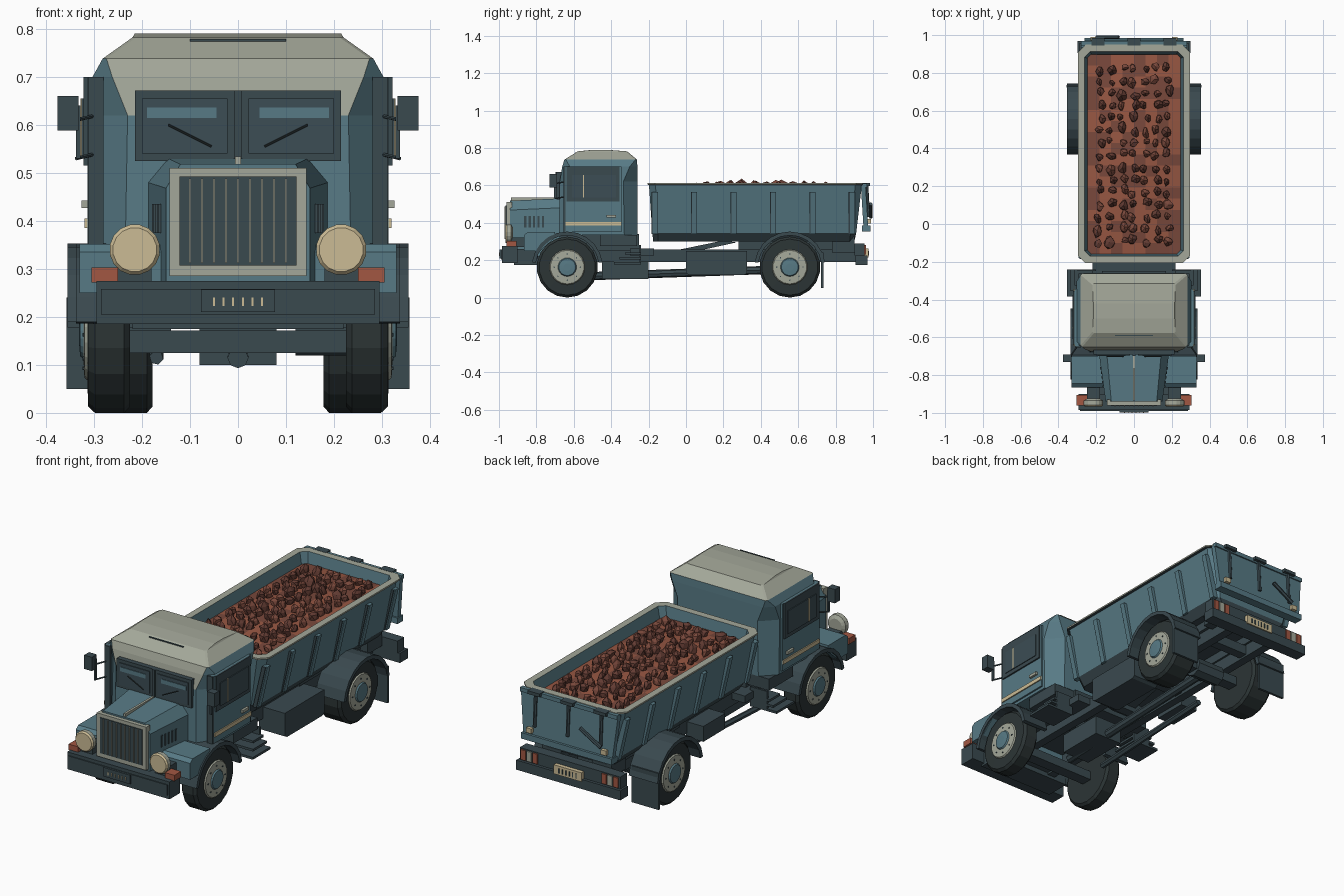
import bpy, bmesh, math, random
from mathutils import Vector

random.seed(4)
cube = bpy.data.objects.get("Cube")
if cube:
    bpy.data.objects.remove(cube, do_unlink=True)


def mat(name, *rgb):
    m = bpy.data.materials.new(name)
    m.use_nodes = True
    m.diffuse_color = (*rgb, 1)
    bsdf = m.node_tree.nodes["Principled BSDF"]
    bsdf.inputs["Base Color"].default_value = (*rgb, 1)
    bsdf.inputs["Roughness"].default_value = 0.8
    return m


BODY = mat("body_blue", .096, .195, .235)
DARK = mat("dark_slate", .042, .067, .078)
TYRE = mat("tyre_black", .025, .035, .036)
CREAM = mat("stone_cream", .37, .39, .32)
TAN = mat("lamp_tan", .6, .5, .3)
RED = mat("signal_red", .36, .095, .055)
GLASS = mat("window_glass", .045, .075, .09)
ROCK = mat("rock_brown", .125, .045, .033)
SOIL = mat("soil_brown", .19, .065, .044)
CLAY = mat("soil_light", .31, .095, .055)


def mesh(name, verts, faces, mats, index=None, mirror=False):
    me = bpy.data.meshes.new(name)
    me.from_pydata(verts, [], faces)
    for m in mats:
        me.materials.append(m)
    if index:
        me.polygons.foreach_set("material_index", index)
    bm = bmesh.new()
    bm.from_mesh(me)
    bmesh.ops.recalc_face_normals(bm, faces=bm.faces)
    bm.to_mesh(me)
    bm.free()
    ob = bpy.data.objects.new(name, me)
    bpy.context.collection.objects.link(ob)
    if mirror:
        ob.modifiers.new("Mirror", "MIRROR").use_mirror_merge = False
    return ob


def loft(name, rings, mats, index=None, mirror=False):
    """Skin closed rings; index gives a material for each band."""
    n = len(rings[0])
    verts = [v for r in rings for v in r]
    faces, ids = [], []
    for k in range(len(rings) - 1):
        for i in range(n):
            j = (i + 1) % n
            faces.append((k*n + i, k*n + j, k*n + n + j, k*n + n + i))
            ids.append(index[k] if index else 0)
    faces += [tuple(range(n)), tuple(range(len(verts) - n, len(verts)))]
    ids += [ids[0], ids[-1]]
    return mesh(name, verts, faces, mats, ids, mirror)


def box(name, x, y, z, m, mirror=False):
    rings = [[(x[0], y[0], h), (x[1], y[0], h), (x[1], y[1], h), (x[0], y[1], h)] for h in z]
    return loft(name, rings, [m], None, mirror)


def prism(name, pts, x, m, mirror=False):
    return loft(name, [[(a, p[0], p[1]) for p in pts] for a in x], [m], None, mirror)


def ring(hx, y0, y1, c, z):
    """Rectangle with cut corners."""
    return [(-hx + c, y0, z), (hx - c, y0, z), (hx, y0 + c, z), (hx, y1 - c, z),
            (hx - c, y1, z), (-hx + c, y1, z), (-hx, y1 - c, z), (-hx, y0 + c, z)]


def lathe(name, profile, place, mats, index, n=16):
    """Turn (distance, radius) points around an axis given by place."""
    turn = [2 * math.pi * (i + .5) / n for i in range(n)]
    rings = [[place(a, r * math.cos(t), r * math.sin(t)) for t in turn] for a, r in profile]
    return loft(name, rings, mats, index, True)


def rod(name, p, q, r, m, mirror=False, n=6):
    p, q = Vector(p), Vector(q)
    d = (q - p).normalized()
    u = d.orthogonal().normalized()
    w = d.cross(u)
    turn = [2 * math.pi * i / n for i in range(n)]
    rings = [[e + u * r * math.cos(t) + w * r * math.sin(t) for t in turn] for e in (p, q)]
    return loft(name, rings, [m], None, mirror)


# Cab shell with cream roof and brow
cab = loft("cab", [ring(.305, -.68, -.26, .07, .335), ring(.305, -.675, -.26, .075, .62),
                   ring(.303, -.662, -.26, .041, .70), ring(.282, -.65, -.262, .008, .738),
                   ring(.22, -.578, -.315, .008, .782), ring(.215, -.5, -.42, .008, .79)],
           [BODY, CREAM], [0, 0, 0, 1, 1])
for f in cab.data.polygons:
    if f.center.z > .64 and f.normal.y < -.85 and abs(f.center.x) < .1:
        f.material_index = 1
box("cab_skirt", (-.295, .295), (-.46, -.262), (.275, .335), DARK)
box("cab_floor", (-.17, .17), (-.7, -.25), (.25, .34), DARK)
box("roof_seam", (-.1, .1), (-.592, -.587), (.765, .779), DARK)

# Split windscreen with wipers
box("windscreen_frame", (.008, .215), (-.692, -.66), (.525, .672), DARK, True)
box("windscreen_glass", (.022, .2), (-.696, -.69), (.54, .655), GLASS, True)
box("windscreen_visor", (.045, .19), (-.699, -.694), (.614, .636), BODY, True)
box("windscreen_post", (-.008, .008), (-.698, -.66), (.53, .672), DARK)
rod("wiper", (.055, -.701, .555), (.145, -.701, .6), .0025, TYRE, True)

# Doors, side windows and mirrors
box("door", (.29, .314), (-.645, -.345), (.35, .7), BODY, True)
box("door_edge", (.28, .312), (-.655, -.643), (.35, .7), DARK, True)
box("window_frame", (.3, .322), (-.638, -.355), (.515, .7), DARK, True)
box("window_glass", (.32, .326), (-.61, -.375), (.535, .655), GLASS, True)
box("window_bar", (.32, .328), (-.552, -.545), (.535, .655), TAN, True)
box("door_stripe", (.3, .32), (-.645, -.345), (.385, .405), TAN, True)
box("door_handle", (.3, .326), (-.425, -.375), (.427, .442), CREAM, True)
box("mirror", (.332, .376), (-.73, -.69), (.588, .66), DARK, True)
box("mirror_stem", (.328, .337), (-.705, -.692), (.53, .64), DARK, True)
for z in (.54, .62):
    rod("mirror_arm", (.295, -.64, z), (.337, -.7, z - .01), .004, DARK, True)


# Bonnet
def bonnet_ring(y, w, t, z):
    return [(-w, y, .22), (w, y, .22), (w, y, z - .05), (t, y, z), (-t, y, z), (-w, y, z - .05)]


loft("bonnet", [bonnet_ring(-.94, .15, .12, .518), bonnet_ring(-.675, .187, .145, .53)], [BODY])
box("bonnet_trim", (-.006, .006), (-.935, -.7), (.515, .534), CREAM)
for i in range(5):
    y = -.865 + i * .024
    w = .15 + (y + .94) * .14
    box("bonnet_louvre", (w - .01, w + .005), (y, y + .011), (.375, .435), DARK, True)

# Grille
box("grille_frame", (-.143, .143), (-.96, -.93), (.285, .51), CREAM)
box("grille_recess", (-.122, .122), (-.964, -.955), (.307, .492), DARK)
for i in range(9):
    x = -.1 + i * .025
    box("grille_slat", (x - .002, x + .002), (-.97, -.96), (.312, .488), CREAM)

# Front wings, headlamps, signals and bumper
prism("front_wing", [(-.865, .25), (-.865, .335), (-.845, .352), (-.7, .352), (-.7, .32), (-.78, .25)],
      (.15, .33), BODY, True)
box("lamp_bracket", (.18, .25), (-.94, -.86), (.27, .32), DARK, True)
lathe("headlamp", [(-.925, .035), (-.935, .052), (-.958, .053), (-.966, .046)],
      lambda a, u, v: (.215 + u, a, .34 + v), [CREAM, TAN], [0, 0, 1])
box("turn_signal", (.25, .305), (-.96, -.905), (.272, .303), RED, True)
box("front_bumper", (-.295, .295), (-.985, -.9), (.185, .275), DARK)
box("bumper_lip", (-.285, .285), (-.99, -.98), (.205, .258), DARK)
box("number_plate", (-.077, .077), (-.998, -.985), (.21, .257), DARK)
for i in range(6):
    x = -.05 + i * .02
    box("plate_bar", (x - .002, x + .002), (-1, -.996), (.223, .24), TAN)
box("front_valance", (-.22, .22), (-.92, -.79), (.175, .26), DARK)

# Wheels, arches and mud flaps
Z, R = .163, .163
for name, y, inner, reach in (("front", -.635, .225, .337), ("rear", .555, .178, .355)):
    shape = [(inner, .08), (inner, .15), (inner + .012, R), (.298, R), (.312, .15), (.314, .095),
             (.32, .09), (.322, .05), (.329, .045), (.331, .02)]
    lathe(name + "_wheel", shape, lambda a, u, v: (a, y + u, Z + v),
          [TYRE, CREAM, BODY], [0, 0, 0, 0, 0, 1, 1, 2, 2], 18)
    for i in range(8):
        t = i * math.pi / 4
        p = (.318, y + .07 * math.cos(t), Z + .07 * math.sin(t))
        rod(name + "_wheel_nut", p, (p[0] + .006, p[1], p[2]), .004, DARK, True)
    turns = [math.radians(8 + i * 16.4) for i in range(11)]
    arc = [(y + r * math.cos(t), Z + r * math.sin(t)) for r, ts in
           ((.19, turns), (.17, turns[::-1])) for t in ts]
    prism(name + "_arch", arc, (.19, reach), DARK, True)
    box(name + "_axle", (-.24, .24), (y - .03, y + .03), (.125, .172), DARK)
rod("differential", (-.08, .555, .15), (.08, .555, .15), .05, DARK, False, 8)
box("mud_flap", (.2, .357), (.722, .735), (.05, .24), DARK, True)

# Chassis
box("chassis_rail", (.1, .145), (-.9, .95), (.19, .258), DARK, True)
for y in (-.8, -.4, -.1, .2, .4, .7, .88):
    box("cross_member", (-.12, .12), (y, y + .05), (.2, .25), DARK)
box("gap_deck", (-.22, .22), (-.3, -.17), (.225, .262), DARK)
rod("drive_shaft", (0, -.5, .115), (0, .5, .15), .022, DARK, False, 8)
box("gearbox", (-.08, .08), (-.45, -.2), (.1, .2), DARK)
rod("exhaust", (-.17, -.45, .115), (-.17, .3, .15), .015, DARK)
prism("hoist_ram", [(-.14, .235), (-.12, .21), (.27, .295), (.2, .305)], (-.05, .05), DARK)
prism("fuel_tank", [(0, .13), (.02, .12), (.31, .12), (.325, .13), (.325, .25), (0, .25)], (.12, .27), DARK)
box("battery_box", (-.24, -.14), (.02, .2), (.17, .25), DARK)
for i in range(3):
    box("step", (.2, .355 - i * .02), (-.385 + i * .03, -.24), (.178 + i * .026, .19 + i * .026), DARK, True)
box("step_side", (.2, .3), (-.25, -.24), (.178, .28), DARK, True)

# Tipper bed with cream rim
loft("tipper_bed", [ring(.2, -.175, .9, .025, .3), ring(.232, -.18, .91, .03, .345),
                    ring(.283, -.198, .94, .035, .602), ring(.297, -.207, .95, .04, .604),
                    ring(.297, -.207, .95, .04, .612), ring(.262, -.17, .912, .028, .612),
                    ring(.24, -.155, .893, .02, .52)], [BODY, CREAM, DARK], [2, 0, 2, 1, 1, 0])
for i in range(6):
    y = -.165 + i * .211
    for y0, y1, o, m in ((-.014, .014, .016, BODY), (-.02, -.014, .01, DARK)):
        rings = [[(x, y + y0, z), (x + o + .01, y + y0, z), (x + o + .01, y + y1, z), (x, y + y1, z)]
                 for x, z in ((.215, .34), (.268, .565))]
        loft("bed_rib", rings, [m], None, True)
box("bed_subframe", (.09, .16), (.28, .9), (.255, .305), DARK, True)
box("bed_hinge", (.1, .2), (.78, .9), (.24, .345), DARK, True)

# Tailgate with braces, latch and markers
loft("tailgate", [[(-w, y, z), (w, y, z), (w, y + .025, z), (-w, y + .025, z)]
                  for w, y, z in ((.255, .95, .36), (.28, .935, .6))], [BODY])
box("tailgate_foot", (-.262, .262), (.94, .986), (.354, .385), BODY)
box("tailgate_rail", (-.28, .28), (.945, .968), (.588, .609), BODY)
for x in (-.19, 0, .19):
    box("tailgate_hinge", (x - .035, x + .035), (.945, .985), (.596, .613), DARK)
    rod("tailgate_brace", (x, .976, .43), (x, .966, .6), .009, DARK)
rod("latch_lever", (-.2, .988, .43), (-.08, .988, .5), .01, DARK)
box("tailgate_marker", (.2, .23), (.968, .989), (.395, .42), TAN, True)

# Rear bumper, lamps and plate
box("rear_bumper", (-.3, .3), (.905, .97), (.175, .225), DARK)
box("rear_panel", (-.29, .29), (.9, .955), (.225, .288), DARK)
for i in range(3):
    x = .185 + i * .034
    box("rear_lamp", (x, x + .027), (.95, .962), (.23, .282), CREAM if i == 1 else RED, True)
box("rear_plate", (-.08, .08), (.95, .976), (.215, .262), TAN)
for i in range(6):
    x = -.05 + i * .02
    box("rear_plate_bar", (x - .003, x + .003), (.974, .979), (.225, .25), DARK)


# Load of soil and rocks, heaped along the middle
def heap(x, y):
    return .555 + .032 * math.cos(x * 6) * math.sin(math.pi * (y + .17) / 1.08)


nx, ny = 8, 18
verts = [(-.245 + .49 * i / nx, -.16 + 1.058 * j / ny) for j in range(ny + 1) for i in range(nx + 1)]
verts = [(x, y, heap(x, y)) for x, y in verts]
w = nx + 1
faces = [(j*w + i, j*w + i + 1, j*w + w + i + 1, j*w + w + i) for j in range(ny) for i in range(nx)]
mesh("soil_load", verts, faces, [SOIL, CLAY], [random.randint(0, 1) for f in faces])

bm = bmesh.new()
for j in range(15):
    for i in range(7):
        x = -.18 + i * .06 + random.uniform(-.014, .014)
        y = -.09 + j * .065 + random.uniform(-.015, .015)
        new = bmesh.ops.create_icosphere(bm, subdivisions=1, radius=random.uniform(.023, .034))["verts"]
        sx, sy = random.uniform(.65, 1), random.uniform(.75, 1.15)
        for v in new:
            k = random.uniform(.7, 1.15)
            v.co = Vector((v.co.x * sx, v.co.y * sy, v.co.z)) * k + Vector((x, y, heap(x, y) + .014))
        shade = random.choice((0, 0, 1))
        for f in {f for v in new for f in v.link_faces}:
            f.material_index = shade
me = bpy.data.meshes.new("rocks")
bm.to_mesh(me)
bm.free()
me.materials.append(ROCK)
me.materials.append(SOIL)
bpy.context.collection.objects.link(bpy.data.objects.new("rocks", me))
